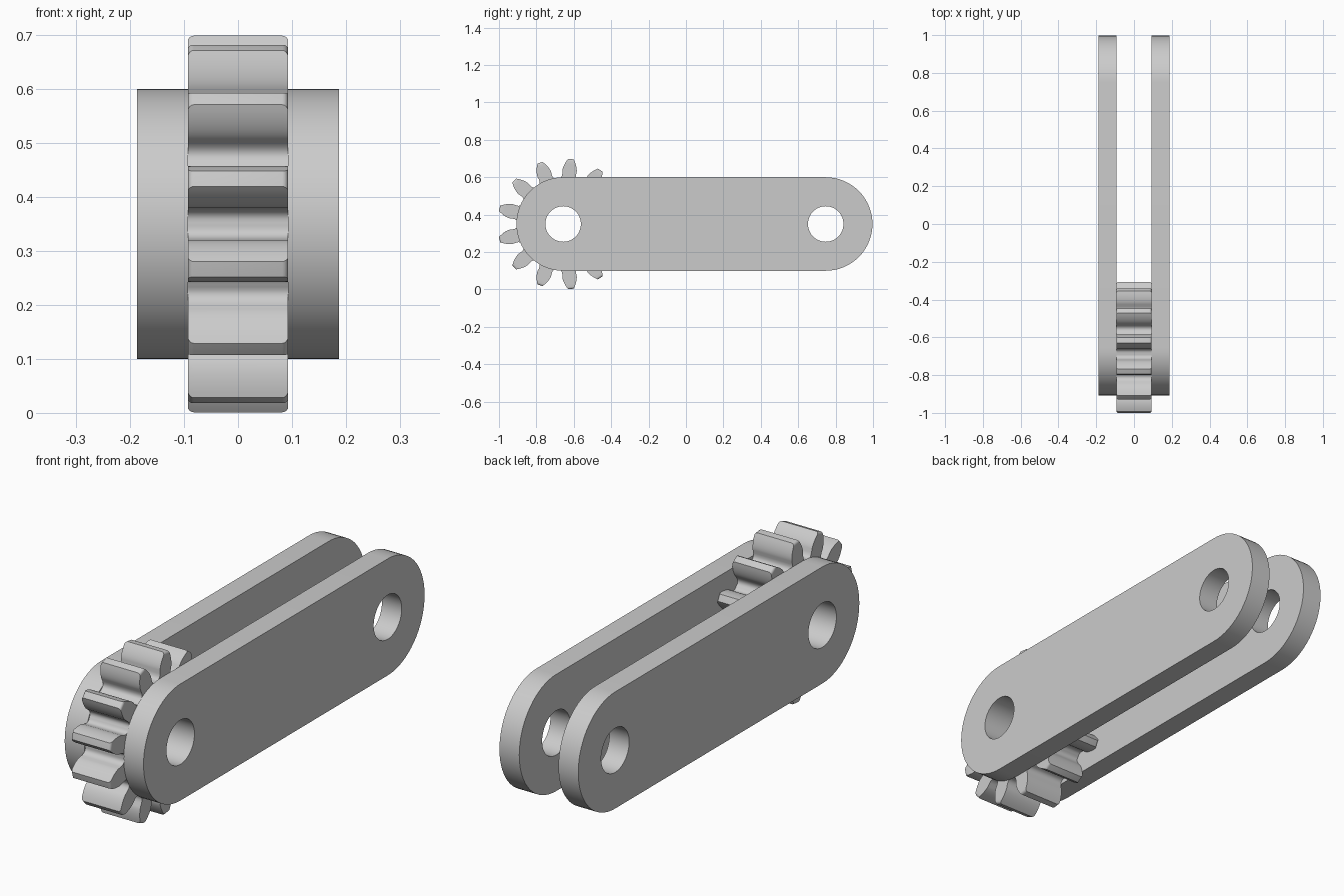
import bpy, bmesh
from math import cos, sin, tan, acos, pi, radians

cube = bpy.data.objects.get("Cube")
if cube:
    bpy.data.objects.remove(cube, do_unlink=True)

AXIS_Z = 0.35          # height of both pivots
GEAR_Y, FAR_Y = -0.657, 0.747
END_R, BORE_R = 0.25, 0.095
INNER_X, OUTER_X = 0.093, 0.187

# Single grey metal
metal = bpy.data.materials.new("grey_metal")
metal.use_nodes = True
grey = (0.6, 0.6, 0.6, 1)
metal.diffuse_color = grey
metal.node_tree.nodes["Principled BSDF"].inputs["Base Color"].default_value = grey


def arc(cy, r, start, end, steps, closed=False):
    """Points (y, z) along an arc around a pivot, angles in radians."""
    n = steps if closed else steps + 1
    return [(cy + r * cos(start + (end - start) * i / steps),
             AXIS_Z + r * sin(start + (end - start) * i / steps)) for i in range(n)]


def slab(name, layers, bores):
    """Loft outlines along x, with round through holes and flat ends."""
    bm = bmesh.new()

    def ring(x, pts):
        return [bm.verts.new((x, y, z)) for y, z in pts]

    def wall(a, b):
        for i in range(len(a)):
            j = (i + 1) % len(a)
            bm.faces.new((a[i], a[j], b[j], b[i]))

    outer = [ring(x, pts) for x, pts in layers]
    for a, b in zip(outer, outer[1:]):
        wall(a, b)
    ends = [[outer[0]], [outer[-1]]]
    for cy in bores:
        circle = arc(cy, BORE_R, 0, 2 * pi, 48, True)
        a, b = ring(layers[0][0], circle), ring(layers[-1][0], circle)
        wall(a, b)
        ends[0].append(a)
        ends[1].append(b)
    for loops in ends:
        edges = [bm.edges.get((l[i - 1], l[i])) for l in loops for i in range(len(l))]
        bmesh.ops.triangle_fill(bm, edges=edges, use_beauty=True, normal=(1, 0, 0))
    bmesh.ops.recalc_face_normals(bm, faces=bm.faces)

    mesh = bpy.data.meshes.new(name)
    bm.to_mesh(mesh)
    bm.free()
    mesh.materials.append(metal)
    obj = bpy.data.objects.new(name, mesh)
    bpy.context.collection.objects.link(obj)
    bpy.ops.object.select_all(action='DESELECT')
    obj.select_set(True)
    bpy.context.view_layer.objects.active = obj
    bpy.ops.object.shade_smooth_by_angle(angle=radians(30))
    return obj


# Two side plates with rounded ends
plate = (arc(FAR_Y, END_R, -pi / 2, pi / 2, 32)
         + arc(GEAR_Y, END_R, pi / 2, 3 * pi / 2, 32))
for name, side in (("left_plate", 1), ("right_plate", -1)):
    slab(name, [(side * INNER_X, plate), (side * OUTER_X, plate)], (GEAR_Y, FAR_Y))

# Involute spur gear
TEETH, TIP_R, PITCH_R = 13, 0.35, 0.303
PRESSURE = radians(20)
BASE_R = PITCH_R * cos(PRESSURE)
ROOT = ((0.245, 13.1), (0.245, 11.5), (0.249, 9.6), (0.258, 8.3), (0.27, 7.8))


def half_angle(r):
    phi = acos(min(1, BASE_R / r))
    return pi / (2 * TEETH) + tan(PRESSURE) - PRESSURE - (tan(phi) - phi)


def gear_outline(tip):
    flank = [(r, radians(a)) for r, a in ROOT]
    for i in range(8):
        r = BASE_R + (tip - BASE_R) * i / 7
        flank.append((r, half_angle(r)))
    flank.append((tip, flank[-1][1] / 3))
    tooth = [(r, -a) for r, a in flank] + flank[::-1]
    pts = []
    for t in range(TEETH):
        mid = 2 * pi * t / TEETH
        pts += [(GEAR_Y + r * cos(mid + a), AXIS_Z + r * sin(mid + a)) for r, a in tooth]
    return pts


# Tooth tips are rounded towards both gear faces
ROUND = 0.011
rounding = [(INNER_X - ROUND * (1 - cos(k * pi / 8)),
             TIP_R - ROUND * (1 - sin(k * pi / 8))) for k in range(5)]
layers = [(-x, gear_outline(r)) for x, r in rounding]
layers += [(x, gear_outline(r)) for x, r in reversed(rounding)]
slab("gear", layers, (GEAR_Y,))
